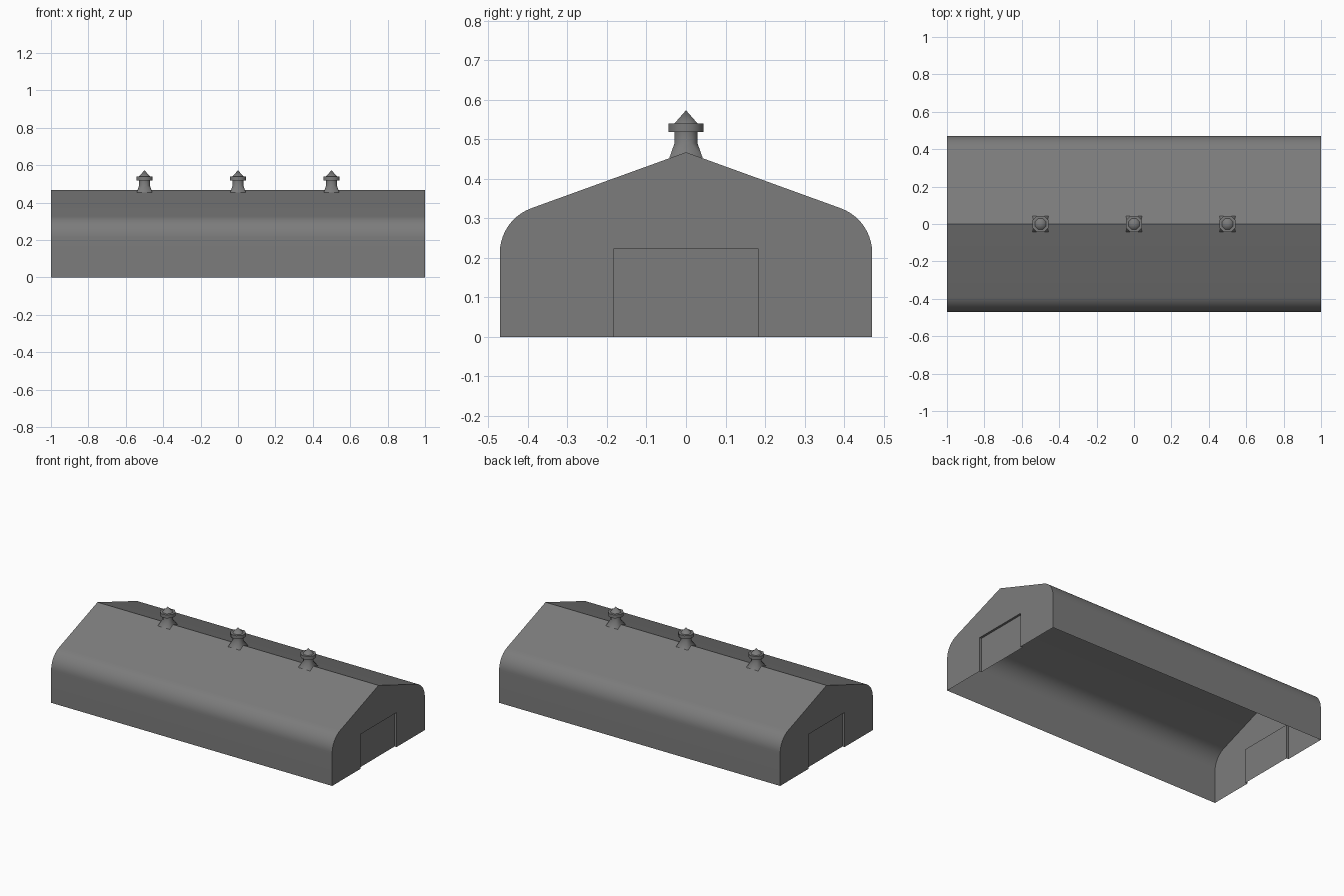
import bpy, bmesh, math

if "Cube" in bpy.data.objects:
    bpy.data.objects.remove(bpy.data.objects["Cube"])

# One flat grey for the whole model
grey = bpy.data.materials.new("grey")
grey.diffuse_color = (0.2, 0.2, 0.2, 1)
grey.use_nodes = True
grey.node_tree.nodes["Principled BSDF"].inputs["Base Color"].default_value = grey.diffuse_color


def finish(bm, name, angle):
    bmesh.ops.recalc_face_normals(bm, faces=bm.faces)
    me = bpy.data.meshes.new(name)
    bm.to_mesh(me)
    bm.free()
    me.materials.append(grey)
    me.shade_smooth()
    me.set_sharp_from_angle(angle=math.radians(angle))
    ob = bpy.data.objects.new(name, me)
    bpy.context.collection.objects.link(ob)
    return ob


# Barn section: upright wall, rounded eave, straight roof slope
W, RIDGE, SLOPE, T = 0.471, 0.467, 0.362, 0.085
corner_z = RIDGE - SLOPE * W
turn = math.pi / 2 - math.atan(SLOPE)
R = T / math.tan(turn / 2)
half = [(W, 0.0)]
for i in range(11):
    a = turn * i / 10
    half.append((W - R + R * math.cos(a), corner_z - T + R * math.sin(a)))
profile = half + [(0.0, RIDGE)] + [(-y, z) for y, z in reversed(half)]

# Barn shell, open underneath, with a recessed door in each end
DW, DH, DEPTH = 0.183, 0.222, 0.014
door = [(-DW, 0), (-DW, DH), (DW, DH), (DW, 0)]
bm = bmesh.new()
ends = []
for s in (-1, 1):
    ring = [bm.verts.new((s, y, z)) for y, z in profile]
    outer = [bm.verts.new((s, y, z)) for y, z in door]
    inner = [bm.verts.new((s * (1 - DEPTH), y, z)) for y, z in door]
    bm.faces.new(ring + outer)
    for i in range(3):
        bm.faces.new((outer[i], outer[i + 1], inner[i + 1], inner[i]))
    bm.faces.new(inner)
    ends.append(ring)
a, b = ends
for i in range(len(a) - 1):
    bm.faces.new((a[i], a[i + 1], b[i + 1], b[i]))
finish(bm, "barn_shell", 30)


# Roof vent: flared square foot, round neck, wide cap, pointed top
def vent(x, name):
    bm = bmesh.new()
    N = 8
    foot = [bm.verts.new((x + 0.042 * sx, 0.042 * sy, 0.453))
            for sx, sy in ((1, 1), (-1, 1), (-1, -1), (1, -1))]
    rings = []
    for r, z in ((0.029, 0.49), (0.029, 0.518), (0.044, 0.518),
                 (0.044, 0.54), (0.029, 0.54)):
        rad = r / math.cos(math.pi / N)
        rings.append([bm.verts.new((x + rad * math.cos(math.tau * (k + 0.5) / N),
                                    rad * math.sin(math.tau * (k + 0.5) / N), z))
                      for k in range(N)])
    neck = rings[0]
    for k in range(4):
        bm.faces.new((foot[k], neck[2 * k + 1], neck[2 * k]))
        bm.faces.new((foot[k], foot[(k + 1) % 4],
                      neck[(2 * k + 2) % N], neck[2 * k + 1]))
    for lo, hi in zip(rings, rings[1:]):
        for k in range(N):
            j = (k + 1) % N
            bm.faces.new((lo[k], lo[j], hi[j], hi[k]))
    tip = bm.verts.new((x, 0, 0.573))
    for k in range(N):
        bm.faces.new((rings[-1][k], rings[-1][(k + 1) % N], tip))
    finish(bm, name, 46)


for n, x in enumerate((-0.5, 0.0, 0.5)):
    vent(x, f"roof_vent_{n + 1}")
